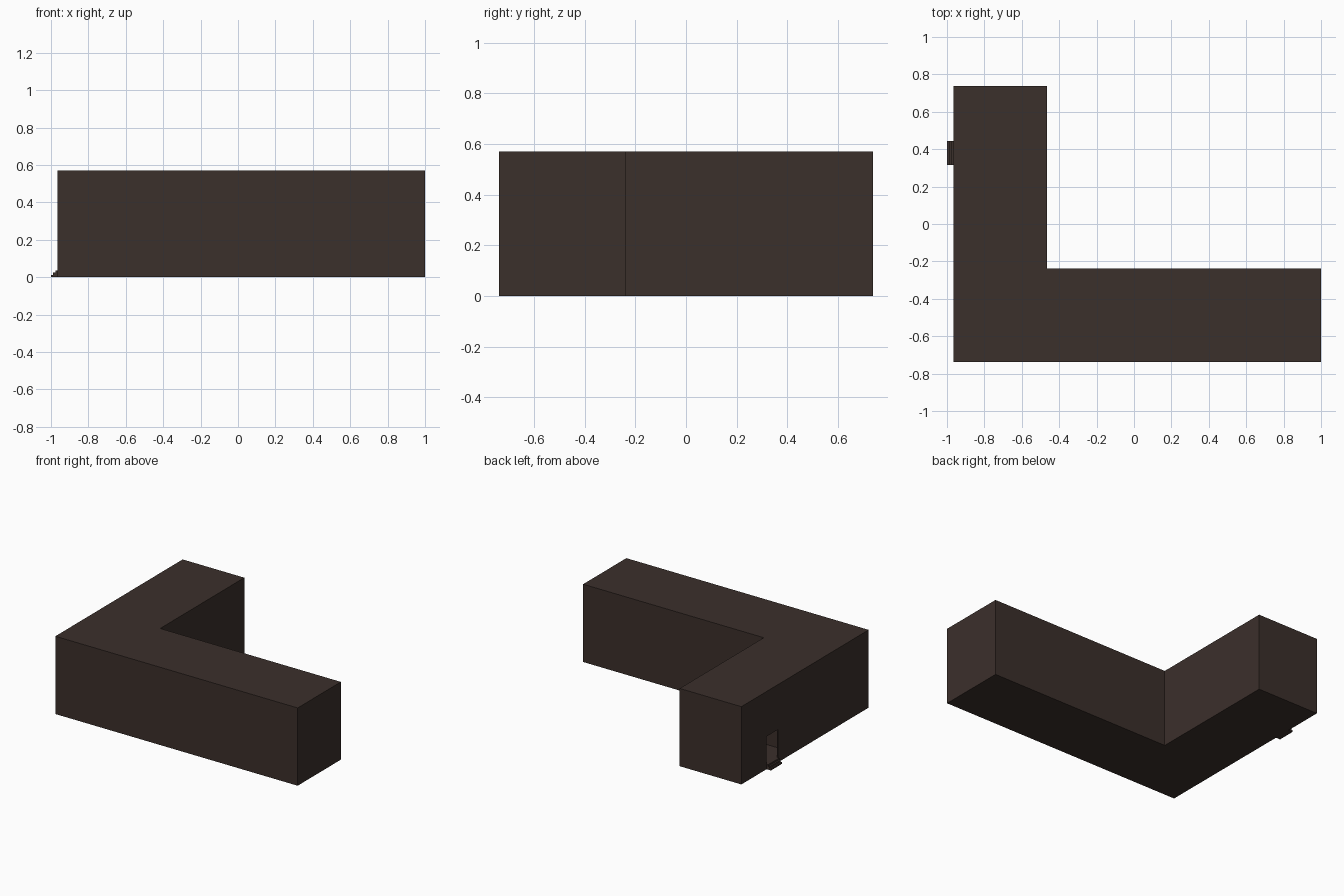
import bpy, bmesh

if "Cube" in bpy.data.objects:
    bpy.data.objects.remove(bpy.data.objects["Cube"])

mat = bpy.data.materials.new("dark_brown")
mat.diffuse_color = (0.044, 0.029, 0.024, 1)
mat.use_nodes = True
mat.node_tree.nodes["Principled BSDF"].inputs["Base Color"].default_value = mat.diffuse_color


def prism(name, outline, axis, lo, hi):
    """Extrude a flat outline along y or z."""
    bm = bmesh.new()
    place = (lambda p, t: (p[0], t, p[1])) if axis == "y" else (lambda p, t: (p[0], p[1], t))
    face = bm.faces.new([bm.verts.new(place(p, lo)) for p in outline])
    geo = bmesh.ops.extrude_face_region(bm, geom=[face])["geom"]
    step = (0, hi - lo, 0) if axis == "y" else (0, 0, hi - lo)
    bmesh.ops.translate(bm, vec=step, verts=[g for g in geo if isinstance(g, bmesh.types.BMVert)])
    bmesh.ops.recalc_face_normals(bm, faces=bm.faces)
    mesh = bpy.data.meshes.new(name)
    bm.to_mesh(mesh)
    bm.free()
    mesh.materials.append(mat)
    obj = bpy.data.objects.new(name, mesh)
    bpy.context.collection.objects.link(obj)
    return obj


def box(name, x0, x1, y0, y1, z0, z1):
    return prism(name, [(x0, y0), (x1, y0), (x1, y1), (x0, y1)], "z", z0, z1)


def cut(target, cutter):
    mod = target.modifiers.new("cut_" + cutter.name, "BOOLEAN")
    mod.operation = "DIFFERENCE"
    mod.solver = "EXACT"
    mod.object = cutter
    cutter.hide_render = True
    cutter.hide_set(True)


# L-shaped building shell
LEFT = -0.965
building = prism("building", [(LEFT, -0.737), (1, -0.737), (1, -0.237), (-0.465, -0.237),
                              (-0.465, 0.737), (LEFT, 0.737)], "z", 0, 0.57)

# Room behind the doorway, then the doorway itself
cut(building, box("room_cutter", LEFT + 0.008, -0.475, 0.19, 0.727, 0.036, 0.56))
cut(building, box("doorway_cutter", LEFT - 0.05, LEFT + 0.05, 0.315, 0.445, 0.036, 0.24))

# Three entrance steps
steps = prism("entrance_steps", [(-1, 0), (-1, 0.012), (-0.988, 0.012), (-0.988, 0.024),
                                 (-0.977, 0.024), (-0.977, 0.036), (LEFT, 0.036), (LEFT, 0)],
              "y", 0.315, 0.445)
